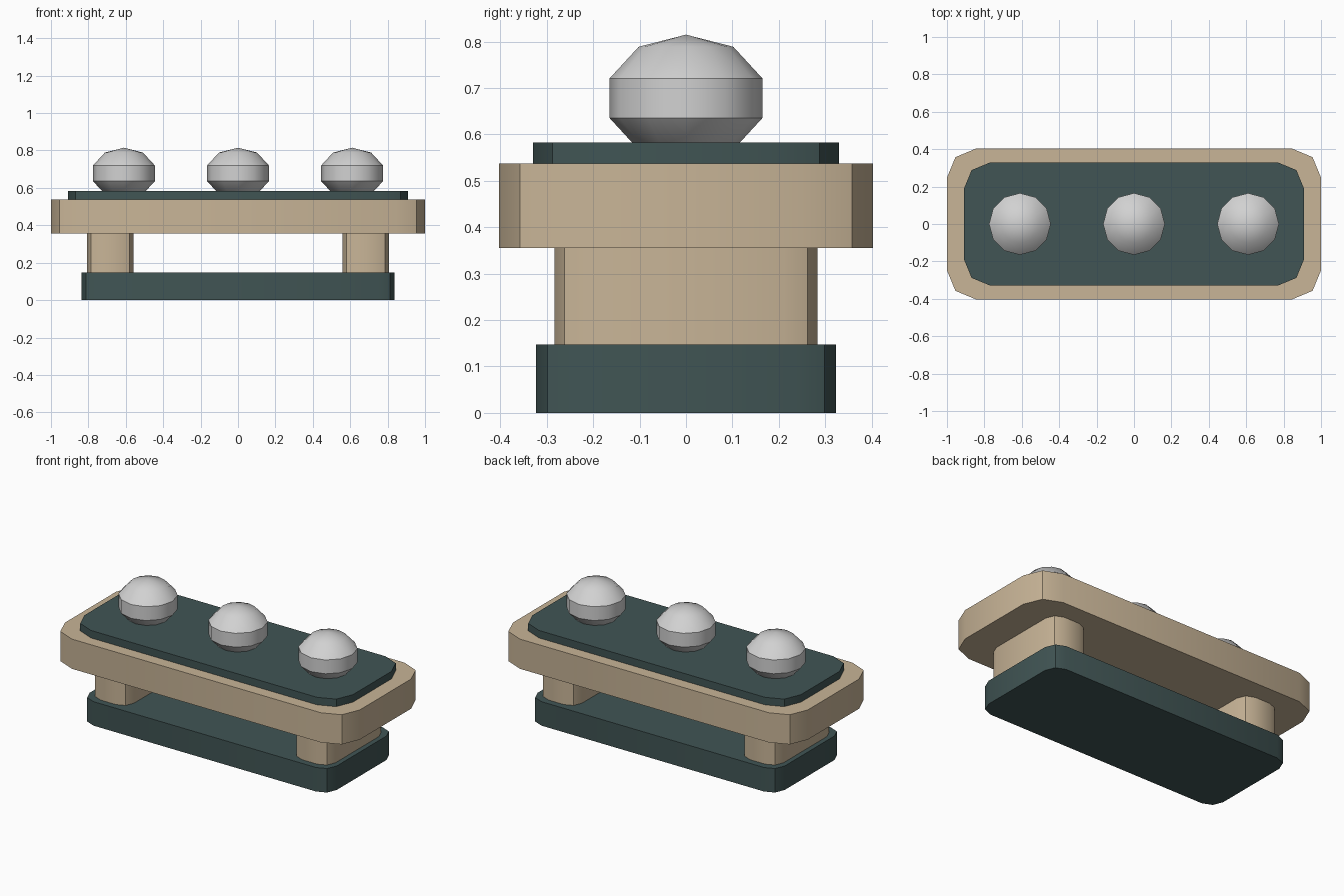
import bpy, bmesh, math

if "Cube" in bpy.data.objects:
    bpy.data.objects.remove(bpy.data.objects["Cube"])


def material(name, rgb):
    m = bpy.data.materials.new(name)
    m.diffuse_color = (*rgb, 1)
    m.use_nodes = True
    m.node_tree.nodes["Principled BSDF"].inputs["Base Color"].default_value = m.diffuse_color
    return m


TAN = material("tan", (0.58, 0.46, 0.31))
TEAL = material("dark teal", (0.052, 0.09, 0.089))
GREY = material("light grey", (0.64, 0.64, 0.64))


def finish(name, bm, mat):
    bmesh.ops.recalc_face_normals(bm, faces=bm.faces[:])
    me = bpy.data.meshes.new(name)
    bm.to_mesh(me)
    bm.free()
    me.materials.append(mat)
    ob = bpy.data.objects.new(name, me)
    bpy.context.collection.objects.link(ob)
    bpy.ops.object.select_all(action='DESELECT')
    ob.select_set(True)
    bpy.context.view_layer.objects.active = ob
    bpy.ops.object.shade_smooth_by_angle(angle=math.radians(38))
    return ob


def rounded_slab(name, x, hx, hy, r, z0, z1, mat):
    """Slab with corners rounded in two segments."""
    bm = bmesh.new()
    verts = []
    for q, (sx, sy) in enumerate([(1, 1), (-1, 1), (-1, -1), (1, -1)]):
        for k in range(3):
            a = math.radians(90 * q + 45 * k)
            verts.append(bm.verts.new((x + sx * (hx - r) + r * math.cos(a),
                                       sy * (hy - r) + r * math.sin(a), z0)))
    face = bm.faces.new(verts)
    ext = bmesh.ops.extrude_face_region(bm, geom=[face], use_keep_orig=True)
    top = [v for v in ext["geom"] if isinstance(v, bmesh.types.BMVert)]
    bmesh.ops.translate(bm, verts=top, vec=(0, 0, z1 - z0))
    return finish(name, bm, mat)


# Base, two legs, table top and inset panel
rounded_slab("base", 0, 0.838, 0.323, 0.083, 0, 0.147, TEAL)
for side, s in (("left", -1), ("right", 1)):
    rounded_slab(side + "_leg", s * 0.683, 0.125, 0.283, 0.073, 0.147, 0.355, TAN)
rounded_slab("table_top", 0, 1.0, 0.403, 0.155, 0.355, 0.537, TAN)
rounded_slab("top_panel", 0, 0.91, 0.33, 0.143, 0.537, 0.583, TEAL)

# Three low-poly knobs, slightly sunk into the panel
for i in range(3):
    bm = bmesh.new()
    bmesh.ops.create_uvsphere(bm, u_segments=12, v_segments=5, radius=1)
    bmesh.ops.scale(bm, verts=bm.verts[:], vec=(0.1735, 0.1735, 0.137))
    bmesh.ops.translate(bm, verts=bm.verts[:], vec=((i - 1) * 0.61, 0, 0.678))
    finish("knob_%d" % (i + 1), bm, GREY)
